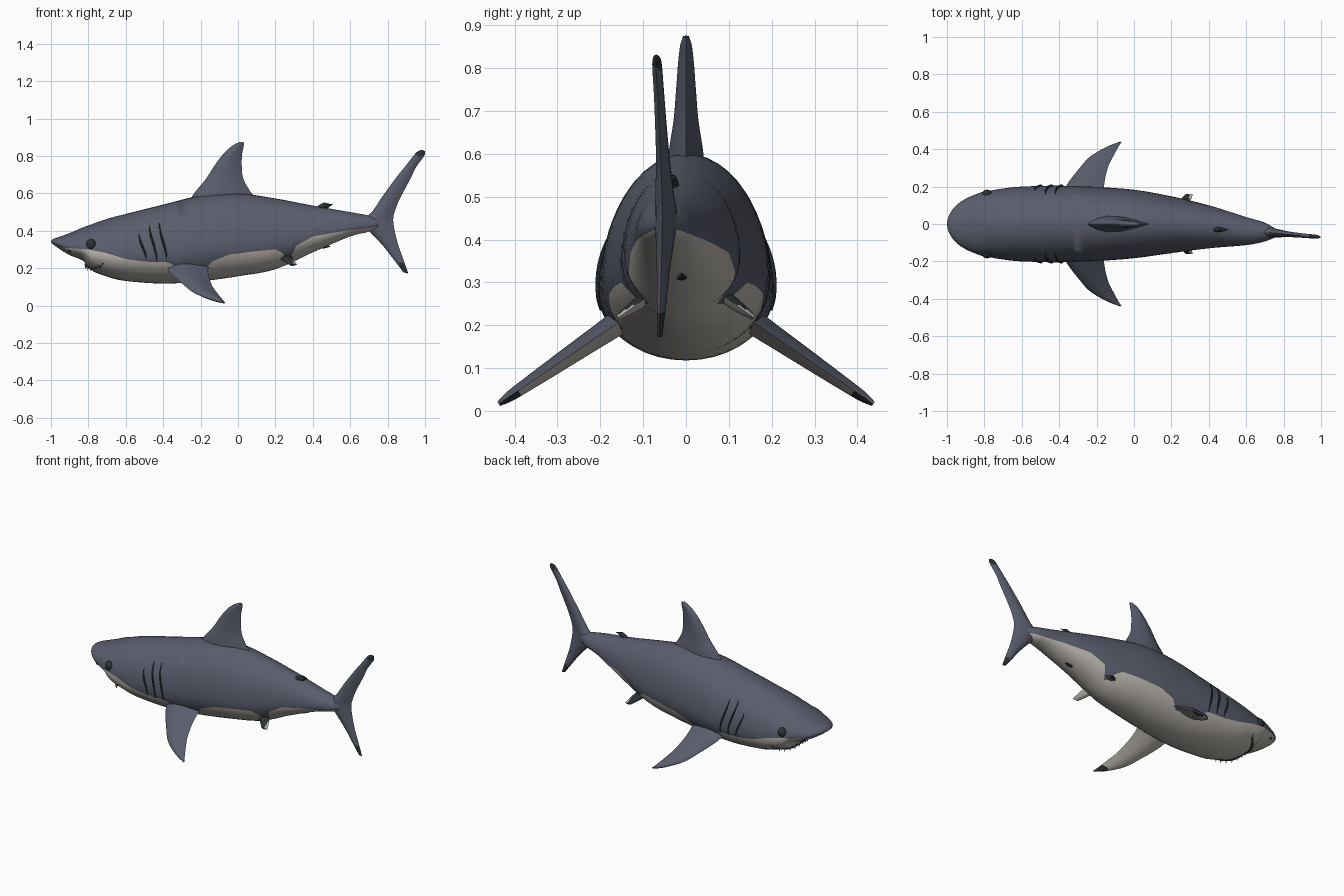
import bpy, bmesh, math
from mathutils import Vector

cube = bpy.data.objects.get("Cube")
if cube:
    bpy.data.objects.remove(cube)


def material(name, rgb):
    m = bpy.data.materials.new(name)
    m.use_nodes = True
    m.diffuse_color = (*rgb, 1)
    m.node_tree.nodes["Principled BSDF"].inputs["Base Color"].default_value = (*rgb, 1)
    return m


SLATE, PALE, DARK = range(3)
MATS = [material("slate_skin", (.1, .11, .15)),
        material("pale_belly", (.5, .47, .43)),
        material("dark_marking", (.022, .03, .032))]


def finish(name, bm, angle=50):
    bmesh.ops.recalc_face_normals(bm, faces=bm.faces)
    mesh = bpy.data.meshes.new(name)
    bm.to_mesh(mesh)
    bm.free()
    for m in MATS:
        mesh.materials.append(m)
    ob = bpy.data.objects.new(name, mesh)
    bpy.context.collection.objects.link(ob)
    bpy.ops.object.select_all(action="DESELECT")
    ob.select_set(True)
    bpy.context.view_layer.objects.active = ob
    bpy.ops.object.shade_smooth_by_angle(angle=math.radians(angle))
    return ob


def smooth(rows, steps):
    """Catmull-Rom interpolation of rows of numbers."""
    out = []
    for i in range(len(rows) - 1):
        quad = [rows[max(i - 1, 0)], rows[i], rows[i + 1], rows[min(i + 2, len(rows) - 1)]]
        for k in range(steps):
            t = k / steps
            out.append([.5 * (2 * b + (c - a) * t + (2 * a - 5 * b + 4 * c - d) * t ** 2
                              + (3 * b - a - 3 * c + d) * t ** 3) for a, b, c, d in zip(*quad)])
    return out + [list(rows[-1])]


def linear(table, x):
    """Row of the table at x, where each row starts with its x."""
    for a, b in zip(table, table[1:]):
        if x <= b[0]:
            t = max(0, (x - a[0]) / (b[0] - a[0]))
            return [p + (q - p) * t for p, q in zip(a, b)]
    return list(table[-1])


def loft(bm, rings, rule):
    loops = [[bm.verts.new(p) for p in ring] for ring in rings]
    n = len(loops[0])
    for a, b in zip(loops, loops[1:]):
        for j in range(n):
            k = (j + 1) % n
            bm.faces.new((a[j], a[k], b[k], b[j])).material_index = rule(j, a[j].co)
    for end in (loops[0], loops[-1]):
        bm.faces.new(end).material_index = rule(0, end[0].co)


# Body: x, underside z, back z, half width, centre y
STATIONS = smooth([
    (-1, .338, .346, .008, 0), (-.985, .325, .358, .055, 0), (-.95, .3, .37, .1, 0),
    (-.9, .27, .388, .135, 0), (-.83, .24, .418, .165, 0), (-.785, .19, .434, .176, 0),
    (-.7, .155, .464, .19, 0), (-.6, .132, .49, .2, 0), (-.4, .118, .54, .205, 0),
    (-.2, .13, .588, .198, 0), (0, .157, .6, .183, 0), (.2, .195, .573, .152, -.004),
    (.4, .285, .535, .115, -.015), (.6, .37, .5, .075, -.038),
    (.7, .395, .482, .05, -.043), (.77, .425, .465, .015, -.05)], 6)
# Height of the line between back and belly colours
BELLY = [(-1, .335), (-.95, .312), (-.8, .3), (-.72, .285), (-.6, .25), (-.5, .235),
         (-.38, .232), (-.3, .2), (-.18, .19), (-.14, .235), (-.05, .272), (.1, .292),
         (.2, .3), (.24, .28), (.255, .25), (.28, .25), (.31, .32), (.4, .37),
         (.57, .4), (.7, .415), (.78, .43)]


def middle(low, high):
    return low + .38 * (high - low)


def surface(x, angle, lift=0):
    x, low, high, width, cy = linear(STATIONS, x)
    mid, s = middle(low, high), math.sin(angle)
    rise = (high - mid if s > 0 else mid - low) + lift
    return Vector((x, cy + (width + lift) * math.cos(angle), mid + rise * s))


def angle_at(x, z):
    _, low, high, _, _ = linear(STATIONS, x)
    mid = middle(low, high)
    s = (z - mid) / (high - mid if z > mid else mid - low)
    return math.asin(max(-.97, min(.97, s)))


UP, DOWN = 28, 16
rings = []
for x in sorted({s[0] for s in STATIONS} | {b[0] for b in BELLY if b[0] < .77}):
    a = angle_at(x, linear(BELLY, x)[1])
    angles = [a + (math.pi - 2 * a) * i / UP for i in range(UP)]
    angles += [math.pi - a + (math.pi + 2 * a) * i / DOWN for i in range(DOWN)]
    rings.append([surface(x, t) for t in angles])
bm = bmesh.new()
loft(bm, rings, lambda j, co: SLATE if j < UP else PALE)
finish("body", bm)


def fin(name, sections, thick_dir, rule, n=8):
    """Sections: leading point, trailing point, half thickness. rule(co, is_top)."""
    d = Vector(thick_dir).normalized()
    rows = smooth([(*l, *t, h) for l, t, h in sections], 5)
    us = [(1 - math.cos(math.pi * i / n)) / 2 for i in range(n + 1)]
    rings = []
    for r in rows:
        lead, trail, half = Vector(r[:3]), Vector(r[3:6]), r[6]

        def point(u, side):
            return lead.lerp(trail, u) + d * side * half * math.sin(math.pi * u ** .75)
        rings.append([point(u, 1) for u in us] + [point(u, -1) for u in us[-2:0:-1]])
    bm = bmesh.new()
    loft(bm, rings, lambda j, co: rule(co, j < n))
    return finish(name, bm, 60)


def upright(rows, y):
    return [((a, y(a), b), (c, y(c), d), h) for a, b, c, d, h in rows]


# Main back fin
fin("dorsal_fin", upright([
    (-.27, .54, .12, .55, .045), (-.235, .6, .07, .605, .042), (-.17, .68, .028, .68, .03),
    (-.125, .75, .02, .75, .024), (-.075, .815, .022, .81, .019),
    (-.03, .855, .03, .85, .014), (.01, .876, .032, .872, .007)], lambda x: 0),
    (0, 1, 0), lambda co, top: SLATE)

# Tail fin with dark lobe tips, swung slightly to one side
fin("tail_fin", upright([
    (.885, .178, .91, .172, .006), (.83, .25, .885, .245, .011), (.775, .32, .855, .33, .015),
    (.7, .4, .836, .41, .022), (.66, .445, .83, .465, .026), (.715, .5, .84, .51, .022),
    (.78, .595, .867, .575, .016), (.85, .69, .92, .675, .013), (.9, .752, .952, .74, .012),
    (.955, .82, .995, .8, .011), (.985, .832, 1, .825, .005)],
    lambda x: -.04 - .09 * (x - .66)), (.1, 1, 0),
    lambda co, top: DARK if co.z > .795 or co.z < .215 else SLATE)

# Small fins on the centre line
fin("second_dorsal_fin", upright([
    (.4, .51, .47, .51, .016), (.43, .535, .49, .53, .013), (.46, .552, .51, .54, .006)],
    lambda x: -.03), (0, 1, 0), lambda co, top: DARK)
fin("anal_fin", upright([
    (.37, .32, .46, .34, .016), (.42, .305, .48, .325, .014), (.46, .305, .495, .315, .007)],
    lambda x: -.01), (0, 1, 0), lambda co, top: DARK)


def under_rule(tip):
    def rule(co, top):
        if top:
            return SLATE
        return DARK if abs(co.y) > tip else PALE
    return rule


for side, label in ((1, "back"), (-1, "front")):
    # Pectoral fin
    rows = [(.1, -.4, -.15, .034), (.2, -.365, -.16, .027), (.3, -.29, -.14, .021),
            (.36, -.235, -.112, .017), (.41, -.15, -.085, .013), (.437, -.08, -.068, .006)]
    height = lambda y: .178 - (y - .2) * .68
    fin("pectoral_fin_" + label,
        [((a, side * y, height(y)), (b, side * y, height(y)), h) for y, a, b, h in rows],
        (0, side * .55, .84), under_rule(.385))

    # Pelvic fin
    rows = [(.08, .2, .28, .275, .016), (.12, .235, .3, .245, .014), (.158, .275, .315, .218, .006)]
    fin("pelvic_fin_" + label,
        [((a, side * y, z), (b, side * y, z), h) for y, a, b, z, h in rows],
        (0, side * .55, .84), lambda co, top: DARK if top and co.x < .29 else PALE)

    # Eye and nostril
    for name, x, z, r, sink in (("eye", -.785, .33, .03, .014), ("nostril", -.9, .292, .009, .003)):
        bm = bmesh.new()
        bmesh.ops.create_uvsphere(bm, u_segments=16, v_segments=10, radius=r)
        p = surface(x, angle_at(x, z), -sink)
        bmesh.ops.translate(bm, verts=bm.verts, vec=(p.x, side * p.y, p.z))
        for f in bm.faces:
            f.material_index = DARK
        finish(name + "_" + label, bm)


def groove(name, points, radius):
    """Dark raised line with tapered ends."""
    bm, rings = bmesh.new(), []
    for i, p in enumerate(points):
        a, b = points[max(i - 1, 0)], points[min(i + 1, len(points) - 1)]
        u = (b - a).orthogonal().normalized()
        v = (b - a).normalized().cross(u)
        r = radius * (.2 + .8 * math.sin(math.pi * i / (len(points) - 1)))
        rings.append([p + r * (u * math.cos(k * math.pi / 3) + v * math.sin(k * math.pi / 3))
                      for k in range(6)])
    loft(bm, rings, lambda j, co: DARK)
    finish(name, bm)


# Gill slits
for i, (x, low, high) in enumerate(((-.51, .24, .385), (-.455, .235, .44), (-.4, .235, .44))):
    for side, label in ((1, "back"), (-1, "front")):
        pts = []
        for k in range(15):
            t = k / 14
            px = x + .02 * math.cos(t * math.pi)
            p = surface(px, angle_at(px, low + (high - low) * t), .002)
            pts.append(Vector((p.x, side * p.y, p.z)))
        groove(f"gill_slit_{label}_{i + 1}", pts, .006)


# Mouth line under the snout, with teeth
def mouth(deg):
    t = math.radians(deg)
    return surface(-.81 + .11 * math.cos(t) ** 2, t, .001)


groove("mouth", [mouth(-155 + 5 * k) for k in range(27)], .009)
bm = bmesh.new()
for k in range(13):
    p = mouth(-150 + 10 * k)
    cone = bmesh.ops.create_cone(bm, cap_ends=True, segments=6, radius1=0, radius2=.007, depth=.028)
    bmesh.ops.translate(bm, verts=cone["verts"], vec=p + Vector((-.006, 0, -.006)))
for f in bm.faces:
    f.material_index = PALE
finish("teeth", bm, 30)
